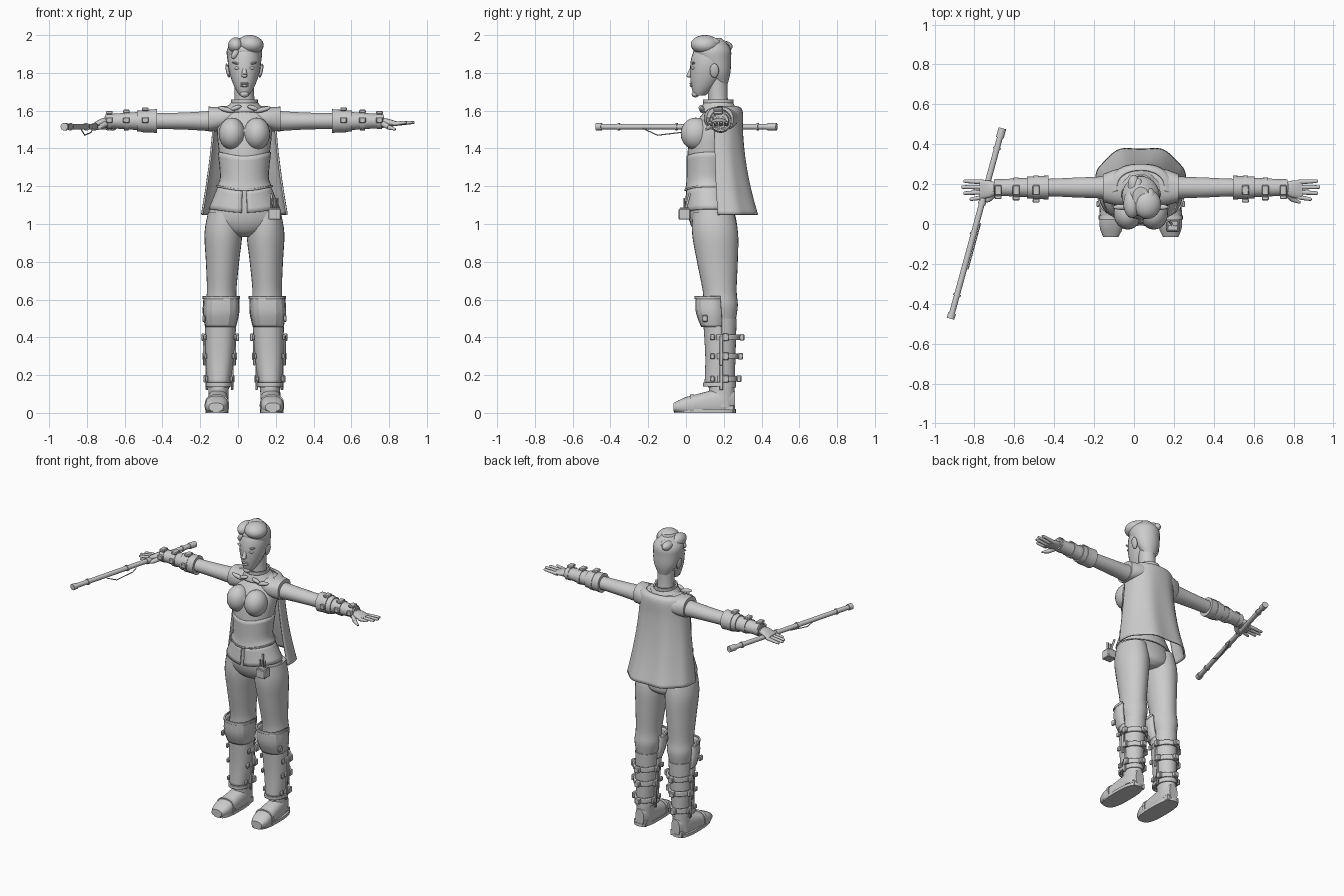
import bpy, bmesh, math
from mathutils import Vector, Matrix

default_cube = bpy.data.objects.get("Cube")
if default_cube:
    bpy.data.objects.remove(default_cube, do_unlink=True)

shade = (.6, .6, .6, 1)
grey = bpy.data.materials.new("plain light grey")
grey.use_nodes = True
grey.diffuse_color = shade
grey.node_tree.nodes["Principled BSDF"].inputs["Base Color"].default_value = shade

# The staff reaches far to the right, so the body's midline sits left of centre
midline = Vector((.034, 0, 0))


def finish(name, bm, mirror=False, solid=0, bevel=0, angle=40):
    """Turn a bmesh into a shaded object with its modifiers."""
    bmesh.ops.recalc_face_normals(bm, faces=bm.faces)
    mesh = bpy.data.meshes.new(name)
    bm.to_mesh(mesh)
    bm.free()
    mesh.materials.append(grey)
    obj = bpy.data.objects.new(name, mesh)
    obj.location = midline
    bpy.context.collection.objects.link(obj)
    if solid:
        obj.modifiers.new("thickness", 'SOLIDIFY').thickness = solid
    if bevel:
        obj.modifiers.new("soft edges", 'BEVEL').width = bevel
    if mirror:
        obj.modifiers.new("mirror", 'MIRROR')
    bpy.ops.object.select_all(action='DESELECT')
    obj.select_set(True)
    bpy.context.view_layer.objects.active = obj
    bpy.ops.object.shade_smooth_by_angle(angle=math.radians(angle))


def spline(rings, steps):
    """Smoothly fill in rings between the given ones."""
    rows = [Vector(ring) for ring in rings]
    padded = [rows[0], *rows, rows[-1]]
    result = []
    for before, start, end, after in zip(padded, padded[1:], padded[2:], padded[3:]):
        leave, arrive = (end - before) / 2, (after - start) / 2
        for step in range(steps):
            t = step / steps
            ease = t * t * (3 - 2 * t)
            result.append(start.lerp(end, ease) + leave * t * (1 - t) ** 2 - arrive * t * t * (1 - t))
    return result + [rows[-1]]


def loft(name, rings, axis='z', arc=None, power=1, sides=28, steps=4, caps=True, shape=None, **options):
    """Skin ellipses (position, centre u, centre v, radius u, radius v) along an axis."""
    bm = bmesh.new()
    start, end = arc or (0, math.tau)
    count = sides + 1 if arc else sides
    loops = []
    for t, centre_u, centre_v, radius_u, radius_v in spline(rings, steps):
        loop = []
        for k in range(count):
            angle = start + (end - start) * k / sides
            c, s = math.cos(angle), math.sin(angle)
            u = centre_u + radius_u * math.copysign(abs(c) ** power, c)
            v = centre_v + radius_v * math.copysign(abs(s) ** power, s)
            point = Vector({'x': (t, u, v), 'y': (u, t, v), 'z': (u, v, t)}[axis])
            loop.append(bm.verts.new(shape(point, angle) if shape else point))
        loops.append(loop)
    for low, high in zip(loops, loops[1:]):
        for k in range(sides):
            j = (k + 1) % count
            bm.faces.new((low[k], low[j], high[j], high[k]))
    if caps and not arc:
        bm.faces.new(loops[0])
        bm.faces.new(loops[-1])
    finish(name, bm, **options)


def blob(name, centre, radii, tilt=0, **options):
    bm = bmesh.new()
    matrix = Matrix.Translation(centre) @ Matrix.Rotation(tilt, 4, 'Y') @ Matrix.Diagonal((*radii, 1))
    bmesh.ops.create_uvsphere(bm, u_segments=24, v_segments=14, radius=1, matrix=matrix)
    finish(name, bm, **options)


def box(name, centre, size, **options):
    bm = bmesh.new()
    bmesh.ops.create_cube(bm, size=1, matrix=Matrix.Translation(centre) @ Matrix.Diagonal((*size, 1)))
    finish(name, bm, bevel=.004, **options)


def rod(name, a, b, radius, tip=None, **options):
    a, b = Vector(a), Vector(b)
    bm = bmesh.new()
    matrix = Matrix.Translation((a + b) / 2) @ (b - a).to_track_quat('Z', 'Y').to_matrix().to_4x4()
    bmesh.ops.create_cone(bm, cap_ends=True, segments=14, radius1=radius, radius2=tip or radius,
                          depth=(b - a).length, matrix=matrix)
    finish(name, bm, **options)


# Centre lines of the body: a curved spine, slanting legs and level arms
def torso_ring(height, wide, deep):
    return height, 0, .115 + (height - 1.25) ** 2 / 2, wide, deep


def leg_ring(height, wide, deep):
    return height, .14 - .03 * height, min(.19, .15 + (1 - height) * .08), wide, deep


def arm_ring(reach, deep, tall):
    return reach, .183, 1.545, deep, tall


def grown(rings, extra):
    return [(*ring[:3], ring[3] + extra, ring[4] + extra) for ring in rings]


def band(ring, height, extra):
    """Two equal rings, for a strap or seam around a part."""
    start, *rest = ring
    return grown([(start - height / 2, *rest), (start + height / 2, *rest)], extra)


def front_dip(point, angle):
    return point - Vector((0, 0, max(0, -math.sin(angle)) ** 3 / 50))


# Torso and clothing
waist, ribs = torso_ring(1.25, .123, .107), torso_ring(1.38, .135, .115)
loft("torso", [torso_ring(1.1, .16, .12), waist, ribs, torso_ring(1.5, .145, .115),
               torso_ring(1.6, .12, .075), torso_ring(1.64, .06, .05)])
blob("bust", (.066, .052, 1.478), (.07, .08, .085), mirror=True)
belt, hem = torso_ring(1.2, .14, .115), torso_ring(1.08, .19, .14)
loft("corset", grown([belt, waist, ribs], .006), caps=False, shape=front_dip, solid=.008)
loft("waist_seam", band(belt, .01, .01), caps=False, shape=front_dip, solid=.006)
loft("peplum", [belt, hem], arc=(.08 - math.pi / 2, math.pi * 1.5 - .08), sides=40, shape=front_dip, solid=.01)
loft("hips", [torso_ring(1.2, .13, .1), torso_ring(1.1, .175, .118), torso_ring(1.02, .195, .125),
              torso_ring(.96, .15, .11), torso_ring(.93, .05, .07)])
loft("trouser_leg", [leg_ring(1.06, .085, .11), leg_ring(.95, .1, .122), leg_ring(.8, .088, .108),
                     leg_ring(.65, .078, .09), leg_ring(.57, .082, .09), leg_ring(.5, .068, .075)], mirror=True)

# Boots: the foot is a rounded box that rises from toe to heel
boot_rings = [leg_ring(.5, .074, .078), leg_ring(.3, .066, .072), leg_ring(.15, .054, .068)]
loft("boot_shaft", boot_rings + [leg_ring(.03, .053, .068)], mirror=True)


def foot_ring(t):
    rounding = max(.6, math.sqrt(1 - abs(2 * t - 1) ** 6))
    return .325 * t - .065, .15 - t / 70, .03 + t / 30, (.064 - t / 80) * rounding, (.038 + t / 20) * rounding


def on_ground(point, angle):
    return Vector((point.x, point.y, max(0, point.z)))


loft("foot", [foot_ring(k / 12) for k in range(13)], axis='y', power=.8, steps=2, shape=on_ground, mirror=True)
loft("toe_band", band(foot_ring(.3), .02, .005), axis='y', power=.8, shape=on_ground, mirror=True)
loft("sole", band((.01, .145, .1, .058, .16), .02, .004), power=.7, mirror=True)
box("heel", (.138, .2, .02), (.09, .11, .04), mirror=True)
loft("ankle_cuff", band(boot_rings[-1], .03, .006), mirror=True)

# Leg armour: half shells over shin and knee, straps and buckles behind
front_half = (math.pi, math.tau)
shin_low = leg_ring(.15, .062, .092)
loft("shin_guard", [leg_ring(.5, .084, .1), leg_ring(.3, .075, .088), shin_low], arc=front_half, power=.85,
     solid=.014, mirror=True)
loft("shin_guard_rim", band(shin_low, .02, .008), arc=front_half, power=.85, solid=.01, mirror=True)
for height, wide in ((.33, .08), (.2, .067)):
    for out in (-1, 1):
        box("shin_guard_flange", (.132 + out * wide, .187, height), (.014, .02, .16), mirror=True)
knee_top, knee_mid, knee_low = leg_ring(.61, .095, .132), leg_ring(.53, .097, .135), leg_ring(.455, .082, .11)
knee_arc = (math.pi, math.tau)
loft("knee_guard", [knee_top, knee_mid, knee_low], arc=knee_arc, power=.75, sides=8, solid=.016, angle=20, mirror=True)
loft("knee_guard_rim", band(knee_top, .015, .004), arc=knee_arc, power=.75, sides=8, solid=.01, mirror=True)
box("knee_rivet", (.215, .1, .5), (.016, .03, .035), mirror=True)
for height in (.4, .3, .18):
    wide = .053 + .07 * height
    strap = leg_ring(height, wide, wide + .01)
    loft("leg_strap", band(strap, .03, .004), arc=(-.3, math.pi + .3), solid=.012, mirror=True)
    box("rear_buckle", (strap[1], .2 + wide + .015, height), (.035, .025, .035), mirror=True)
    for out in (-1, 1):
        box("side_buckle", (strap[1] + out * wide * 1.1, .21, height), (.02, .035, .04), mirror=True)
        box("guard_rivet", (strap[1] + out * wide, .14, height), (.015, .025, .03), mirror=True)

# Arms and bracers
elbow, wrist = arm_ring(.45, .044, .042), arm_ring(.74, .028, .025)
loft("arm", [arm_ring(.1, .068, .06), arm_ring(.2, .055, .052), arm_ring(.32, .05, .045), elbow,
             arm_ring(.57, .043, .04), wrist], axis='x', mirror=True)
loft("bracer_cuff", [arm_ring(.463, .06, .063), arm_ring(.57, .055, .055)], axis='x', mirror=True)
loft("bracer", [arm_ring(.56, .049, .048), arm_ring(.735, .04, .036)], axis='x', mirror=True)
for reach, size in ((.525, .058), (.625, .046), (.715, .04)):
    loft("bracer_strap", band(arm_ring(reach, size, size), .025, .003), axis='x', mirror=True)
    box("bracer_buckle", (reach, .17, 1.55 + size), (.035, .05, .018), mirror=True)
    box("bracer_clasp", (reach, .175 - size, 1.55), (.035, .02, .03), mirror=True)

# Hands: the right one lies over the staff
for side, label, droop in ((1, "left", 0), (-1, "right", .03)):
    knuckles = 1.53 - droop / 2
    loft(label + "_palm", [(side * .72, .178, 1.54, .026, .022), (side * .76, .175, 1.537, .043, .02),
                           (side * .81, .172, knuckles, .046, .012)], axis='x', power=.85)
    for k in range(4):
        tip = side * (.888 - .01 * (k - 2) ** 2)
        spread = .125 + .03 * k
        loft(label + "_finger", [(side * .79, .135 + k / 40, knuckles, .012, .012),
                                 (tip, spread, 1.537 - droop, .009, .008),
                                 (tip + side * .01, spread, 1.537 - droop, .003, .003)], axis='x', sides=12)
    rod(label + "_thumb", (side * .735, .15, 1.53), (side * .765, .12, 1.512), .016, .013)
    rod(label + "_thumb_tip", (side * .762, .123, 1.513), (side * .8, .107, 1.5), .013, .006)

# Staff with bands and a trigger wire
rear, front = Vector((-.66, .48, 1.515)) - midline, Vector((-.92, -.475, 1.515)) - midline
rod("staff", rear, front, .015)
for place, span in ((0, .05), (.1, .01), (.38, .02), (.55, .01), (.87, .01), (.97, .03)):
    rod("staff_band", rear.lerp(front, place), rear.lerp(front, place + span), .02)
wire = [rear.lerp(front, place) + Vector((.02, 0, -drop))
        for place, drop in ((.5, .01), (.53, .03), (.66, .045), (.74, .01))]
for a, b in zip(wire, wire[1:]):
    rod("trigger_wire", a, b, .003)

# Cape that widens as it falls, with shoulder pieces, collar and bow
cape_rings = [(1.6 - .55 * fall, 0, .17 + .03 * fall ** 2, .165 + .065 * fall ** 1.5, .13 + .055 * fall ** 2)
              for fall in (0, .2, .4, .6, .8, 1)]
loft("cape", [(1.625, 0, .18, .12, .09)] + cape_rings, arc=(-.12, math.pi + .12), power=.9, sides=48, solid=.01,
     shape=lambda p, angle: p + Vector((0, math.sin(angle * 7) * (1.62 - p.z) / 80, 0)))
loft("shoulder_piece", [(.05, .19, 1.575, .09, .05), (.12, .185, 1.56, .09, .06), (.19, .18, 1.555, .07, .066)],
     axis='x', power=.85, mirror=True)
collar_top = (1.65, 0, .17, .065, .075)
loft("collar", [(1.595, 0, .175, .11, .1), collar_top], caps=False, solid=.01)
loft("collar_roll", band(collar_top, .02, .006), caps=False, solid=.01)
blob("bow_loop", (.095, .085, 1.605), (.045, .014, .013), tilt=-.25, mirror=True)
blob("bow_tail", (.045, .08, 1.615), (.03, .013, .012), tilt=.3, mirror=True)


# Neck, and a head shaped as an egg that leans forward to the chin
def head_ring(t):
    swell = math.sin(math.pi * t ** 1.6) ** .35
    return 1.665 + .31 * t, 0, .14 - .075 * (1 - t) ** 2, .088 * swell, .105 * swell


loft("neck", [(1.58, 0, .18, .07, .06), (1.65, 0, .17, .053, .052), (1.78, 0, .165, .053, .055)])
loft("head", [head_ring(k / 20) for k in range(1, 20)], steps=2)
rod("nose_bridge", (0, .04, 1.84), (0, .017, 1.788), .009, .014)
blob("nose_tip", (0, .016, 1.785), (.015, .013, .01))
for height in (1.732, 1.744):
    blob("lip", (0, .031, height), (.022, .012, .007))
blob("chin", (0, .05, 1.688), (.024, .02, .018))
blob("eye", (.036, .04, 1.825), (.017, .012, .009), mirror=True)
blob("eyebrow", (.04, .04, 1.85), (.026, .01, .006), tilt=-.2, mirror=True)
blob("ear", (.088, .15, 1.812), (.01, .024, .038), tilt=.2, mirror=True)

# Swept-up hair
loft("cropped_hair", [(1.74, 0, .19, .04, .03), (1.8, 0, .175, .074, .06), (1.87, 0, .15, .09, .088),
                      (1.93, 0, .137, .09, .098), (1.985, 0, .14, .04, .045)])
blob("quiff", (.032, .1, 1.95), (.07, .075, .05), tilt=.1)
blob("side_lock", (-.045, .1, 1.945), (.042, .07, .043), tilt=-.3)
for k in range(5):
    blob("hair_curl", (.045 - k / 50, .13 + k / 60, 1.96 - k / 200), (.03, .05, .03), tilt=.5 - k / 4)
blob("forehead_curl", (-.05, .05, 1.9), (.016, .014, .028), tilt=.5)

# Belt pouch with small tools
pouch = Vector((.16, -.008, 1.052))
box("pouch", pouch, (.066, .062, .058))
box("pouch_flap", pouch + Vector((0, 0, .03)), (.054, .05, .012))
for k in range(4):
    foot = pouch + Vector((k / 80 - .02, 0, .03))
    rod("pouch_tool", foot, foot + Vector((0, 0, .055)), .004)
rod("pouch_loop", (.14, .02, 1.16), pouch, .006)
